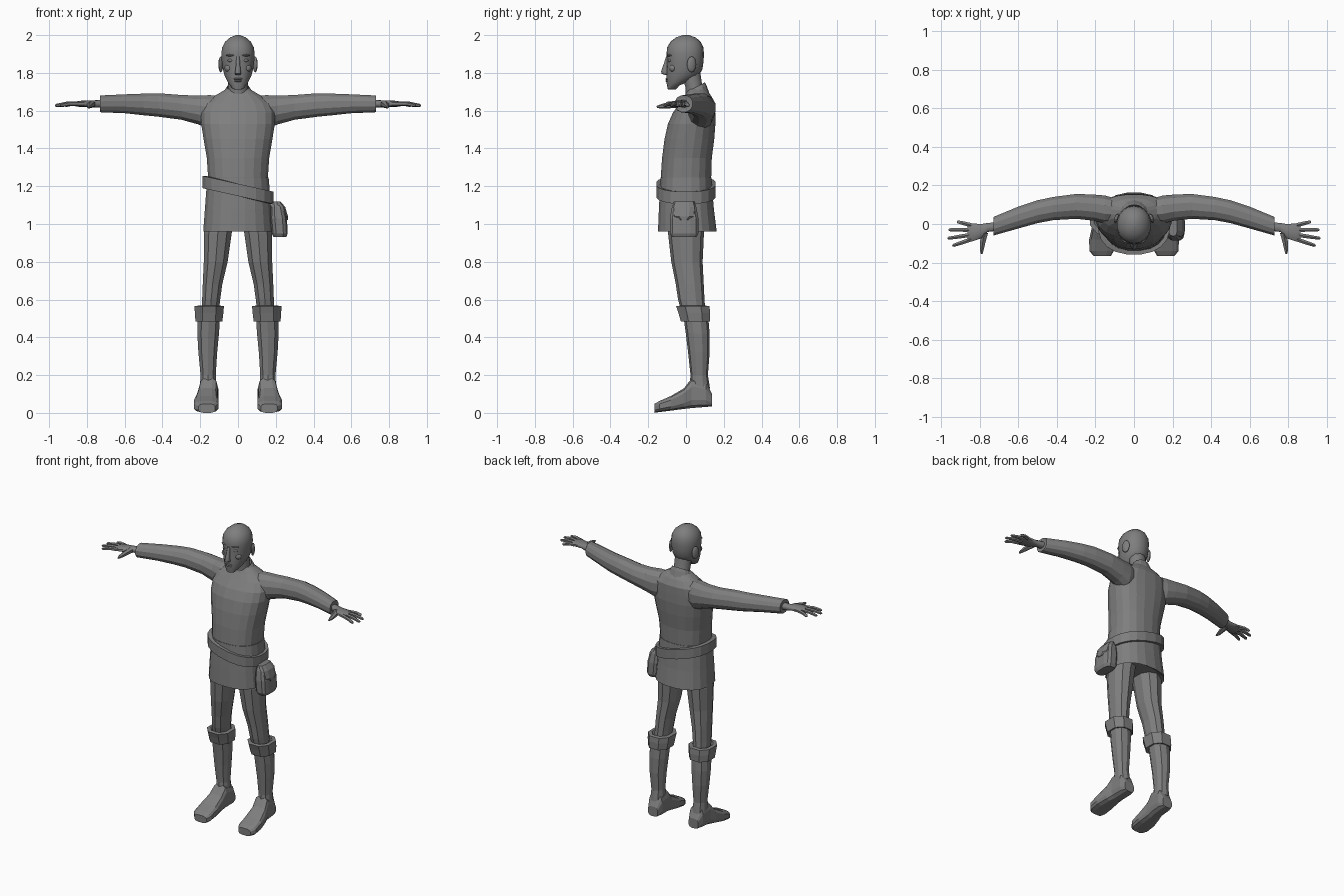
import bpy, bmesh, math
from mathutils import Vector, Matrix

grey = bpy.data.materials.new("plain_grey")
grey.diffuse_color = (0.21, 0.21, 0.21, 1)


def finish(name, bm, mirror=False, smooth=None):
    bmesh.ops.recalc_face_normals(bm, faces=bm.faces)
    me = bpy.data.meshes.new(name)
    bm.to_mesh(me)
    bm.free()
    me.materials.append(grey)
    ob = bpy.data.objects.new(name, me)
    bpy.context.collection.objects.link(ob)
    if mirror:
        ob.modifiers.new("mirror", 'MIRROR').use_mirror_merge = False
    if smooth:
        bpy.context.view_layer.objects.active = ob
        ob.select_set(True)
        bpy.ops.object.shade_smooth_by_angle(angle=math.radians(smooth))
        ob.select_set(False)
    return ob


def skin(bm, rings, n=16, power=1.0, caps=True):
    """Skin rings of (centre, half axis u, half axis v); power < 1 squares them."""
    rows = []
    for c, u, v in rings:
        row = []
        for i in range(n):
            a = math.tau * (i + 0.5) / n
            f = lambda t: math.copysign(abs(t) ** power, t)
            p = Vector(c) + Vector(u) * f(math.cos(a)) + Vector(v) * f(math.sin(a))
            row.append(bm.verts.new(p))
        rows.append(row)
    for a, b in zip(rows, rows[1:]):
        for i in range(n):
            j = (i + 1) % n
            bm.faces.new((a[i], a[j], b[j], b[i]))
    if caps:
        bm.faces.new(rows[0])
        bm.faces.new(rows[-1])


def loft(name, rings, n=16, power=1.0, mirror=False, smooth=None):
    bm = bmesh.new()
    skin(bm, rings, n, power)
    return finish(name, bm, mirror, smooth)


def up(z, cy, rx, ry, cx=0, tilt=0):    # horizontal ring, tilt drops its back
    return ((cx, cy, z), (rx, 0, 0), (0, ry, tilt))


def across(x, y0, y1, z0, z1):          # ring facing along the arm
    return ((x, (y0 + y1) / 2, (z0 + z1) / 2), (0, (y1 - y0) / 2, 0), (0, 0, (z1 - z0) / 2))


def rod(bm, pts, radii, n=6):           # ring tube through points
    pts = [Vector(p) for p in pts]
    rings = []
    for i, p in enumerate(pts):
        d = (pts[min(i + 1, len(pts) - 1)] - pts[max(i - 1, 0)]).normalized()
        side = d.cross(Vector((0, 0, 1))).normalized()
        rings.append((p, side * radii[i], side.cross(d) * radii[i]))
    skin(bm, rings, n)


# Tunic
loft("tunic_body", [up(1.18, 0, .155, .133), up(1.25, 0, .16, .135), up(1.35, .005, .167, .133),
                    up(1.45, .018, .184, .133), up(1.53, .03, .197, .127), up(1.59, .043, .197, .113),
                    up(1.64, .06, .175, .094), up(1.68, .063, .122, .07), up(1.715, .058, .062, .046)],
     20, .85)
loft("tunic_skirt", [up(.985, .007, .15, .12), up(.96, .007, .186, .157), up(1.08, .002, .177, .147),
                     up(1.2, 0, .168, .139), up(1.245, 0, .164, .137)], 20, .85)

# Neck and collar
loft("neck", [up(1.67, .05, .058, .055), up(1.72, .043, .054, .046), up(1.82, .02, .055, .055)], 12, smooth=40)
loft("collar", [up(1.66, .055, .095, .075, tilt=.015), up(1.705, .055, .072, .055, tilt=.025),
                up(1.725, .054, .058, .046, tilt=.025), up(1.70, .054, .05, .04, tilt=.02)], 14)

# Slanted belt around the waist
bm = bmesh.new()
belt = []
for z, r in ((1.148, .97), (1.148, 1.06), (1.213, 1.06), (1.213, .95)):
    belt.append(((0, 0, z), (.178 * r, 0, -.042), (0, .15 * r, 0)))
skin(bm, belt, 20, .85)
finish("belt", bm)

# Sleeves with a cuff turned in at the wrist
loft("sleeve", [across(.08, 0, .13, 1.51, 1.68), across(.15, .0, .15, 1.50, 1.685),
                across(.21, .015, .155, 1.525, 1.682), across(.3, .025, .158, 1.55, 1.685),
                across(.42, .018, .142, 1.566, 1.694), across(.5, .003, .125, 1.574, 1.692),
                across(.6, -.025, .092, 1.585, 1.688), across(.725, -.06, .04, 1.59, 1.682),
                across(.73, -.06, .036, 1.592, 1.682), across(.727, -.045, .02, 1.605, 1.667)],
     12, .9, True)

# Hands: palm, four fingers and a thumb
bm = bmesh.new()
skin(bm, [across(.70, -.035, .012, 1.615, 1.66), across(.76, -.042, .006, 1.617, 1.655),
          across(.79, -.075, .002, 1.62, 1.655), across(.84, -.092, .004, 1.62, 1.652),
          across(.865, -.088, .0, 1.624, 1.646)], 10, .8)
for y, tip in ((-.006, (.918, .012)), (-.030, (.962, -.03)), (-.056, (.968, -.075)), (-.08, (.942, -.113))):
    a, b = Vector((.845, y, 1.636)), Vector((tip[0], tip[1], 1.627))
    rod(bm, [a, a.lerp(b, .5) + Vector((0, 0, .005)), a.lerp(b, .93), b], [.0125, .0115, .009, .004])
rod(bm, [(.775, -.045, 1.635), (.785, -.095, 1.628), (.79, -.135, 1.622), (.79, -.155, 1.62)],
    [.02, .016, .011, .005])
finish("hand", bm, True, 50)

# Trouser legs
loft("trouser_leg", [up(1.04, 0, .078, .1, .09), up(.95, 0, .077, .095, .107), up(.8, .005, .066, .083, .118),
                     up(.68, .02, .054, .074, .135), up(.6, .028, .05, .07, .142), up(.5, .045, .046, .06, .15)],
     10, .9, True)

# Boots: cuff, shaft and foot
loft("boot_cuff", [up(.49, .05, .052, .06, .154), up(.485, .05, .076, .083, .154), up(.53, .044, .081, .09, .153),
                   up(.565, .036, .083, .094, .152), up(.568, .036, .06, .07, .152), up(.545, .04, .045, .055, .152)],
     8, .85, True)
loft("boot_shaft", [up(.53, .05, .062, .066, .153), up(.42, .062, .06, .063, .158), up(.32, .068, .052, .057, .16),
                    up(.2, .07, .042, .046, .158), up(.13, .072, .047, .055, .157)], 10, .9, True)


def foot(y, cx, z0, z1, rx):
    return ((cx, y, (z0 + z1) / 2), (rx, 0, 0), (0, 0, (z1 - z0) / 2))


loft("boot_foot", [foot(.138, .152, .034, .10, .036), foot(.105, .153, .03, .165, .05),
                   foot(.03, .156, .024, .185, .05), foot(-.01, .163, .02, .132, .055),
                   foot(-.08, .168, .011, .09, .066), foot(-.14, .168, .004, .064, .065),
                   foot(-.167, .165, 0, .048, .045)], 12, .6, True)

# Belt pouch with flap and strap
loft("pouch", [up(.93, -.01, .034, .066, .222), up(.95, -.01, .043, .077, .221), up(1.03, -.01, .045, .077, .215),
               up(1.09, -.01, .035, .066, .208), up(1.115, -.01, .02, .052, .2)], 12, .6)
loft("pouch_flap", [up(1.02, -.01, .035, .03, .23), up(1.04, -.01, .04, .06, .226), up(1.09, -.01, .034, .064, .217),
                    up(1.12, -.01, .022, .054, .203)], 10, .7)

# Head with narrowed jaw and chin
loft("head", [up(1.712, -.068, .018, .014), up(1.722, -.066, .034, .03, tilt=.01), up(1.75, -.042, .054, .06, tilt=.008),
              up(1.785, -.018, .072, .086), up(1.82, -.008, .081, .095), up(1.86, -.004, .087, .097),
              up(1.90, -.004, .09, .099), up(1.935, -.004, .085, .096), up(1.965, -.002, .069, .08),
              up(1.987, -.001, .043, .053), up(2.0, 0, .012, .016)], 18, .95, smooth=40)

# Nose, lips and brow
loft("nose", [up(1.887, -.098, .009, .008), up(1.85, -.105, .011, .013), up(1.81, -.113, .016, .02),
              up(1.796, -.112, .019, .02), up(1.788, -.1, .012, .01)], 8, smooth=60)
for name, z, w in (("upper_lip", 1.768, .025), ("lower_lip", 1.757, .021)):
    bm = bmesh.new()
    bmesh.ops.create_uvsphere(bm, u_segments=10, v_segments=6, radius=1,
                              matrix=Matrix.Translation((0, -.097, z)) @ Matrix.Diagonal((w, .013, .006, 1)))
    finish(name, bm, smooth=60)

# Paired face details: eyes, eyebrows and ears
for name, loc, size, turn in (("eye", (.04, -.085, 1.866), (.016, .011, .009), 20),
                              ("eyebrow", (.042, -.088, 1.893), (.024, .011, .006), 22),
                              ("ear", (.091, .03, 1.845), (.011, .026, .042), 20),
                              ("cheek", (.05, -.07, 1.825), (.022, .018, .02), 25)):
    bm = bmesh.new()
    bmesh.ops.create_uvsphere(bm, u_segments=10, v_segments=8, radius=1,
                              matrix=Matrix.Translation(loc) @ Matrix.Rotation(math.radians(turn), 4, 'Z')
                              @ Matrix.Diagonal((*size, 1)))
    finish(name, bm, True, 60)
